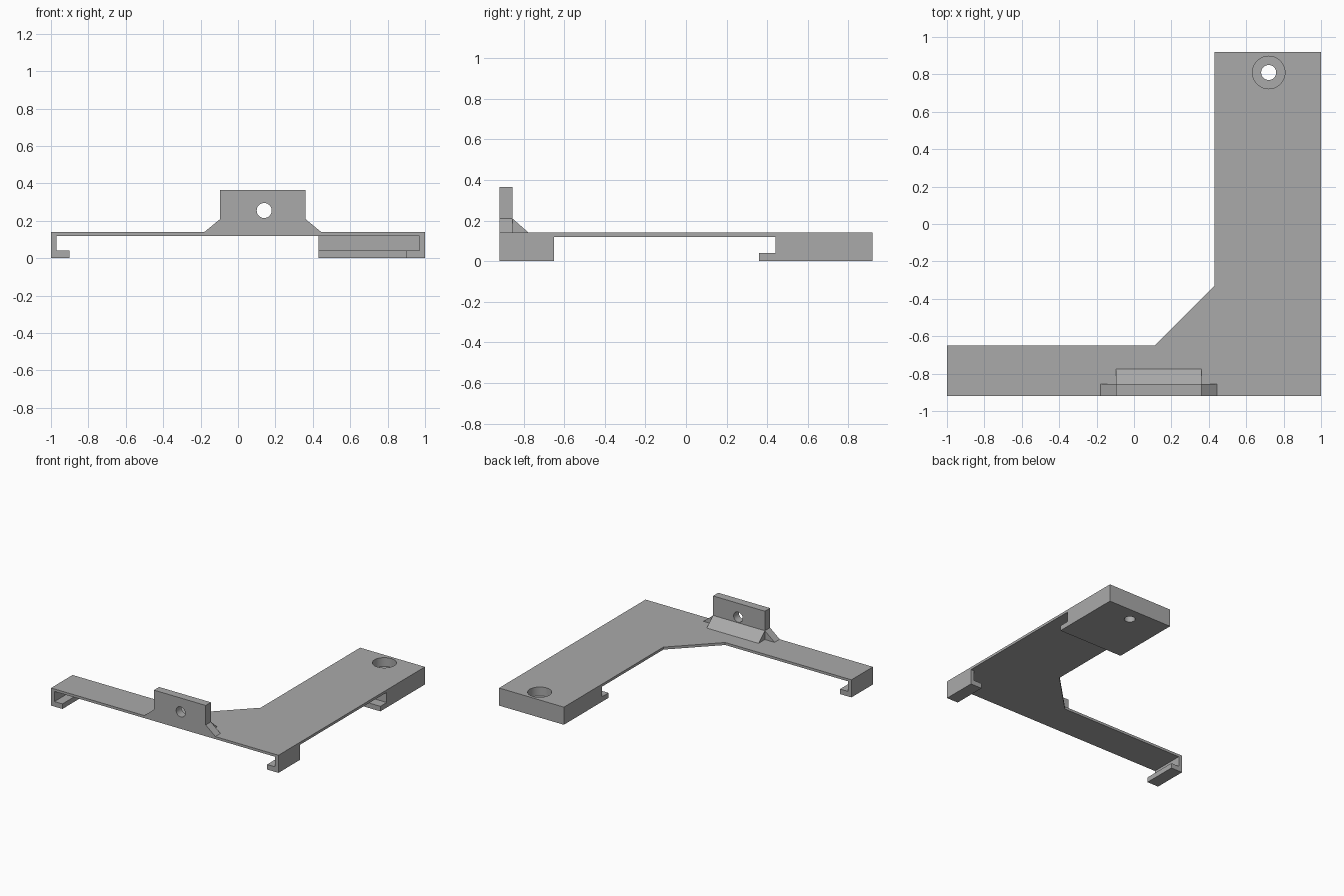
import bpy
import bmesh
from mathutils import Vector

cube = bpy.data.objects.get("Cube")
if cube:
    bpy.data.objects.remove(cube, do_unlink=True)

grey = bpy.data.materials.new("plain grey")
grey.use_nodes = True
colour = (0.4, 0.4, 0.4, 1)
grey.diffuse_color = colour
grey.node_tree.nodes["Principled BSDF"].inputs["Base Color"].default_value = colour


def prism(name, profile, axis, start, end):
    """Extrude a 2D profile along an axis; the profile uses the other two axes in order."""
    def place(p, d):
        co = list(p)
        co.insert("xyz".index(axis), d)
        return Vector(co)
    bm = bmesh.new()
    face = bm.faces.new([bm.verts.new(place(p, start)) for p in profile])
    ext = bmesh.ops.extrude_face_region(bm, geom=[face])["geom"]
    shift = place((0, 0), end - start)
    bmesh.ops.translate(bm, vec=shift, verts=[v for v in ext if isinstance(v, bmesh.types.BMVert)])
    bmesh.ops.recalc_face_normals(bm, faces=bm.faces)
    mesh = bpy.data.meshes.new(name)
    bm.to_mesh(mesh)
    bm.free()
    obj = bpy.data.objects.new(name, mesh)
    bpy.context.collection.objects.link(obj)
    mesh.materials.append(grey)
    return obj


def drill(targets, centre, radius, depth, rotation=(0, 0, 0)):
    """Cut a round hole through the given parts."""
    bpy.ops.mesh.primitive_cylinder_add(vertices=48, radius=radius, depth=depth,
                                        location=centre, rotation=rotation)
    cutter = bpy.context.object
    cutter.hide_render = True
    cutter.data.materials.append(grey)
    for obj in targets:
        mod = obj.modifiers.new("hole", 'BOOLEAN')
        mod.operation = 'DIFFERENCE'
        mod.solver = 'EXACT'
        mod.object = cutter
        bpy.context.view_layer.objects.active = obj
        bpy.ops.object.modifier_apply(modifier=mod.name)
    bpy.data.objects.remove(cutter, do_unlink=True)


# L-shaped plate with a braced inner corner
TOP, UNDER, LIP = 0.14, 0.12, 0.04
FRONT, BACK, ARM = -0.92, 0.92, -0.65
INNER = 0.43
plate = prism("base_plate", [(-1, FRONT), (1, FRONT), (1, BACK), (INNER, BACK),
                             (INNER, -0.33), (0.11, ARM), (-1, ARM)], "z", UNDER, TOP)

# Hooked clips under both ends of the front arm
for name, s in (("right_clip", -1), ("left_clip", 1)):
    prism(name, [(s, 0), (s, UNDER), (s * 0.97, UNDER), (s * 0.97, LIP),
                 (s * 0.9, LIP), (s * 0.9, 0)], "y", FRONT, ARM)

# Thick rear block with a lip facing forward
block = prism("rear_block", [(BACK, 0), (BACK, UNDER), (0.44, UNDER), (0.44, LIP),
                             (0.36, LIP), (0.36, 0)], "x", INNER, 1)

# Counterbored screw hole in the rear block
drill([plate, block], (0.72, 0.81, 0.1), 0.04, 0.4)
drill([plate, block], (0.72, 0.81, 0.17), 0.087, 0.2)

# Upright tab with its pivot hole
LEFT, RIGHT, TAB_BACK, GUSSET = 0.36, -0.095, -0.855, 0.21
tab = prism("upright_tab", [(RIGHT, TOP), (LEFT, TOP), (LEFT, 0.365), (RIGHT, 0.365)],
            "y", FRONT, TAB_BACK)
drill([tab], (0.14, -0.9, 0.255), 0.04, 0.4, (1.5708, 0, 0))

# Sloped gussets on both sides and behind the tab
for name, x, s in (("right_gusset", RIGHT, -1), ("left_gusset", LEFT, 1)):
    prism(name, [(x, TOP), (x + s * 0.085, TOP), (x, GUSSET)], "y", FRONT, TAB_BACK)
prism("rear_gusset", [(TAB_BACK, TOP), (-0.775, TOP), (TAB_BACK, GUSSET)], "x", RIGHT, LEFT)

# Smooth hole walls, crisp edges
bpy.ops.object.select_all(action='DESELECT')
for obj in (plate, block, tab):
    obj.select_set(True)
bpy.context.view_layer.objects.active = plate
bpy.ops.object.shade_smooth_by_angle()
